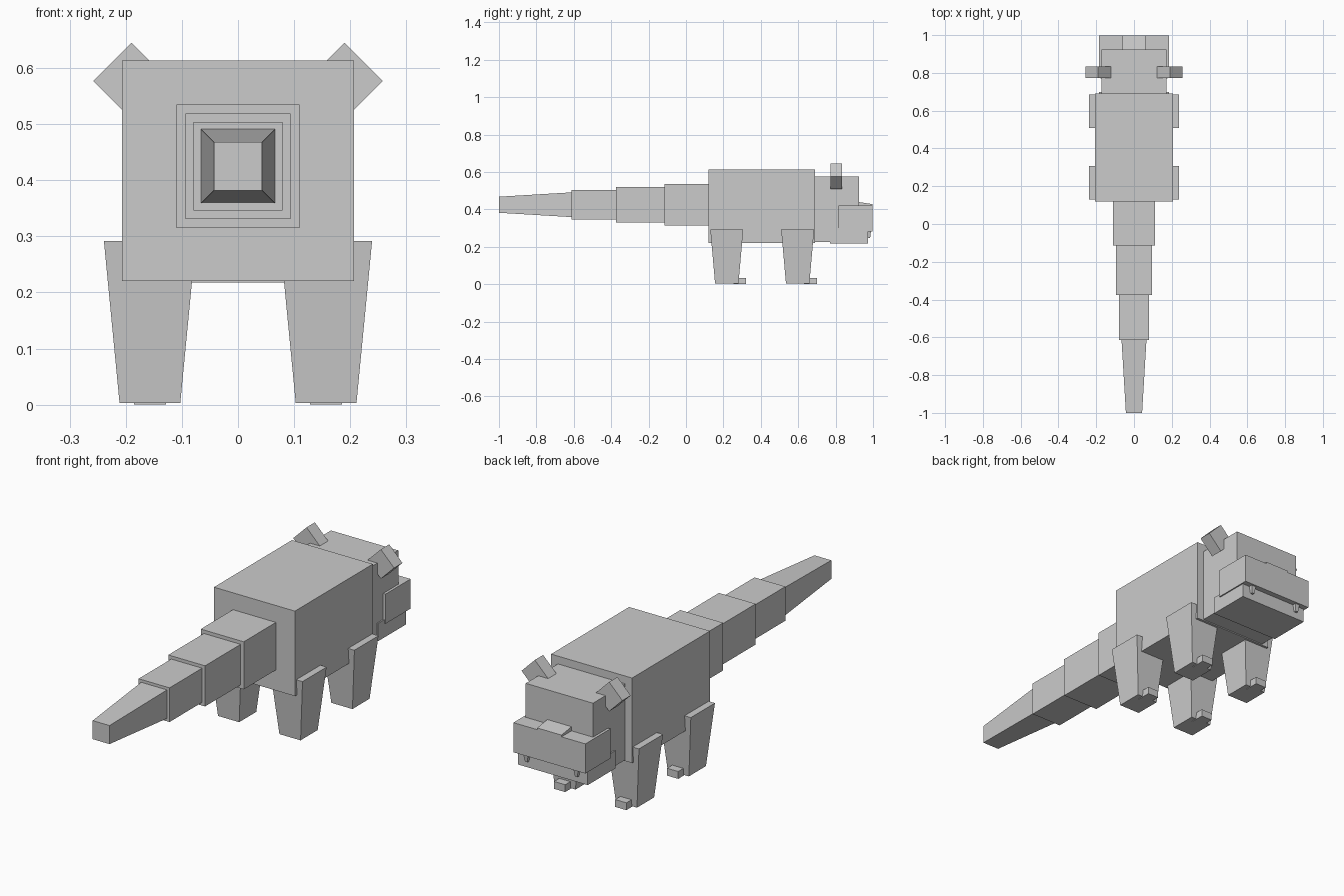
import bpy
import math
from mathutils import Matrix

cube = bpy.data.objects.get("Cube")
if cube:
    bpy.data.objects.remove(cube, do_unlink=True)

grey = bpy.data.materials.new("plain grey")
grey.use_nodes = True
COLOUR = (0.6, 0.6, 0.6, 1)
grey.diffuse_color = COLOUR
grey.node_tree.nodes["Principled BSDF"].inputs["Base Color"].default_value = COLOUR

FACES = [(0, 2, 3, 1), (4, 5, 7, 6), (0, 1, 5, 4),
         (2, 6, 7, 3), (0, 4, 6, 2), (1, 3, 7, 5)]


def block(name, x, y, z, shape=None):
    """Box between (low, high) ranges; shape may move each corner."""
    verts = [(a, b, c) for a in x for b in y for c in z]
    if shape:
        verts = [shape(*v) for v in verts]
    mesh = bpy.data.meshes.new(name)
    # corner order is x, then y, then z
    mesh.from_pydata(verts, [], [(0, 1, 3, 2), (4, 6, 7, 5), (0, 4, 5, 1),
                                 (2, 3, 7, 6), (0, 2, 6, 4), (1, 5, 7, 3)])
    mesh.materials.append(grey)
    ob = bpy.data.objects.new(name, mesh)
    bpy.context.collection.objects.link(ob)
    return ob


def sym(w):
    return (-w, w)


# Trunk and head
block("body", sym(0.207), (0.12, 0.69), (0.22, 0.613))
block("head", sym(0.172), (0.68, 0.925), (0.225, 0.577))
block("snout", sym(0.184), (0.815, 0.998), (0.283, 0.42))
block("lower_jaw", sym(0.178), (0.77, 0.972), (0.218, 0.30))
block("nose", sym(0.062), (0.92, 0.998), (0.40, 0.44),
      lambda x, y, z: (x, y, z - 0.012 if y > 0.95 else z))

# Tail: three stepped blocks and a tapered tip
for i, (w, y0, y1) in enumerate([(0.11, -0.115, 0.13), (0.094, -0.375, -0.115),
                                 (0.079, -0.613, -0.375)]):
    block(f"tail_segment_{i + 1}", sym(w), (y0, y1), (0.425 - w, 0.425 + w))


def taper_tip(x, y, z):
    k = 0.65 if y < -0.8 else 1
    return (x * k, y, 0.425 + (z - 0.425) * k)


block("tail_tip", sym(0.066), (-1, -0.613), (0.359, 0.491), taper_tip)


# Legs narrow towards the foot, each with a small toe
def leg_shape(cy):
    def shape(x, y, z):
        if z < 0.1:
            side = math.copysign(0.157, x)
            x = side + (x - side) * 0.66
            y = cy + (y - cy) * 0.71
        return (x, y, z)
    return shape


for side, s in (("left", 1), ("right", -1)):
    for place, cy in (("front", 0.597), ("back", 0.218)):
        block(f"{place}_{side}_leg", sorted((s * 0.075, s * 0.239)),
              (cy - 0.088, cy + 0.088), (0.003, 0.292), leg_shape(cy))
        block(f"{place}_{side}_toe", sorted((s * 0.128, s * 0.185)),
              (cy + 0.035, cy + 0.103), (0, 0.034))

    # Ear: square block turned on its corner
    ear = block(f"{side}_ear", sym(0.048), (0.772, 0.833), sym(0.048))
    ear.data.transform(Matrix.Translation((s * 0.19, 0, 0.577))
                       @ Matrix.Rotation(math.radians(45), 4, "Y"))

    # Small fang tapering downwards
    cx = s * 0.128
    block(f"{side}_fang", (cx - 0.013, cx + 0.013), (0.968, 0.99), (0.248, 0.29),
          lambda x, y, z: (cx + (x - cx) * (0.5 if z < 0.27 else 1),
                           0.979 + (y - 0.979) * (0.5 if z < 0.27 else 1), z))
